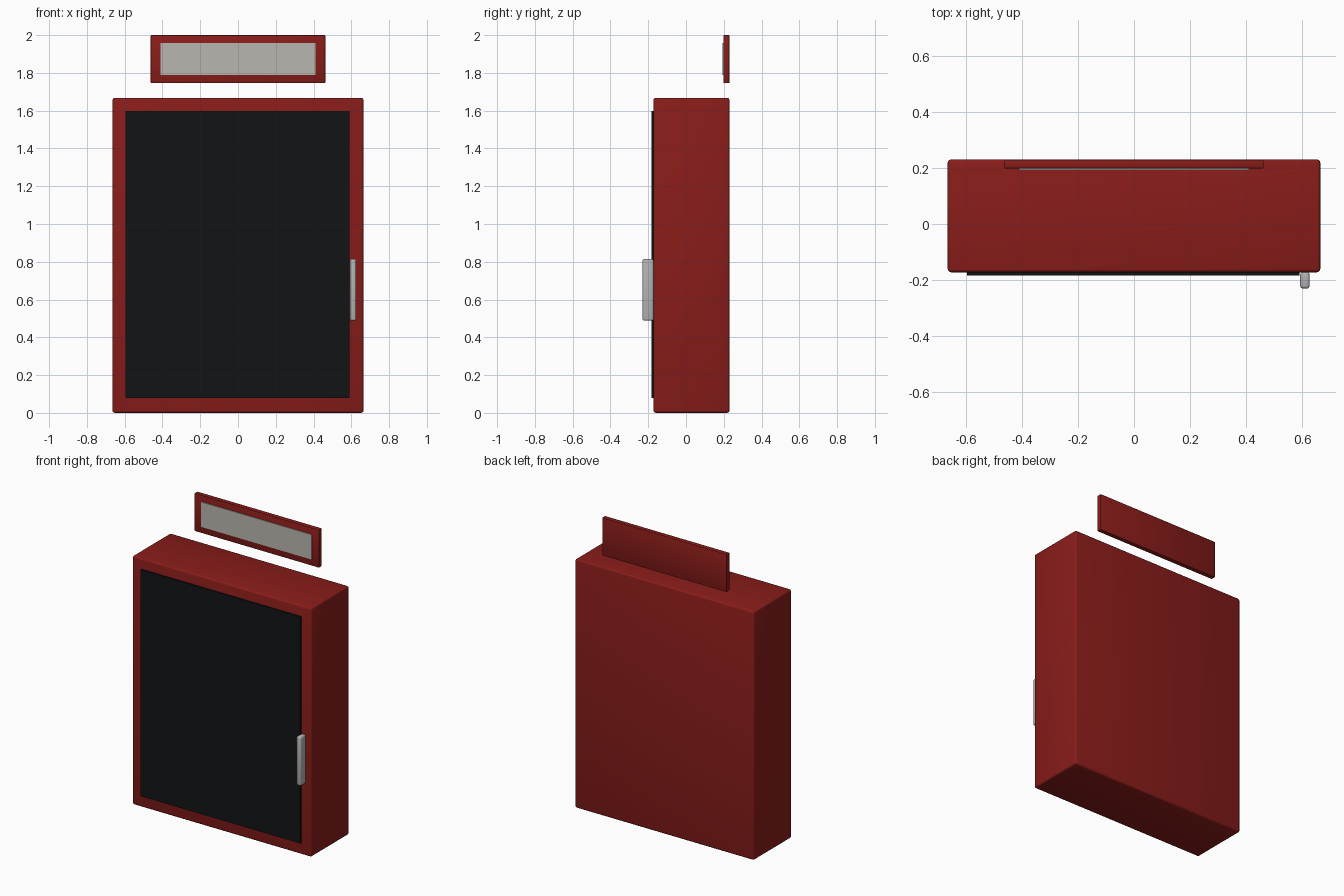
import bpy
import math

if "Cube" in bpy.data.objects:
    bpy.data.objects.remove(bpy.data.objects["Cube"])


def material(name, color):
    m = bpy.data.materials.new(name)
    m.diffuse_color = (*color, 1)
    m.use_nodes = True
    m.node_tree.nodes["Principled BSDF"].inputs["Base Color"].default_value = m.diffuse_color
    return m


RED = material("red_paint", (0.25, 0.012, 0.01))
BLACK = material("dark_glass", (0.006, 0.007, 0.008))
PALE = material("pale_panel", (0.48, 0.47, 0.43))
METAL = material("metal", (0.45, 0.45, 0.45))


def box(name, x, y, z, mat, bevel=0.0, segments=2):
    """Box from (min, max) ranges, with optional rounded edges."""
    centre = [(a + b) / 2 for a, b in (x, y, z)]
    bpy.ops.mesh.primitive_cube_add(size=1, location=centre)
    ob = bpy.context.object
    ob.name = name
    ob.scale = [b - a for a, b in (x, y, z)]
    bpy.ops.object.transform_apply(location=False, rotation=False, scale=True)
    ob.data.materials.append(mat)
    if bevel:
        mod = ob.modifiers.new("rounded_edges", "BEVEL")
        mod.width = bevel
        mod.segments = segments
        bpy.ops.object.modifier_apply(modifier=mod.name)
        bpy.ops.object.shade_smooth_by_angle(angle=math.radians(35))
    return ob


# Cabinet and its slightly raised dark door panel
box("cabinet", (-0.664, 0.664), (-0.172, 0.23), (0, 1.668), RED, 0.012, 3)
box("door_panel", (-0.595, 0.59), (-0.183, -0.165), (0.078, 1.597), BLACK)

# Vertical door handle
box("handle", (0.592, 0.626), (-0.23, -0.172), (0.488, 0.815), METAL, 0.01, 3)

# Sign floating above the back edge
box("sign_frame", (-0.462, 0.462), (0.198, 0.23), (1.746, 2.0), RED, 0.004)
box("sign_panel", (-0.41, 0.41), (0.193, 0.205), (1.79, 1.957), PALE)
